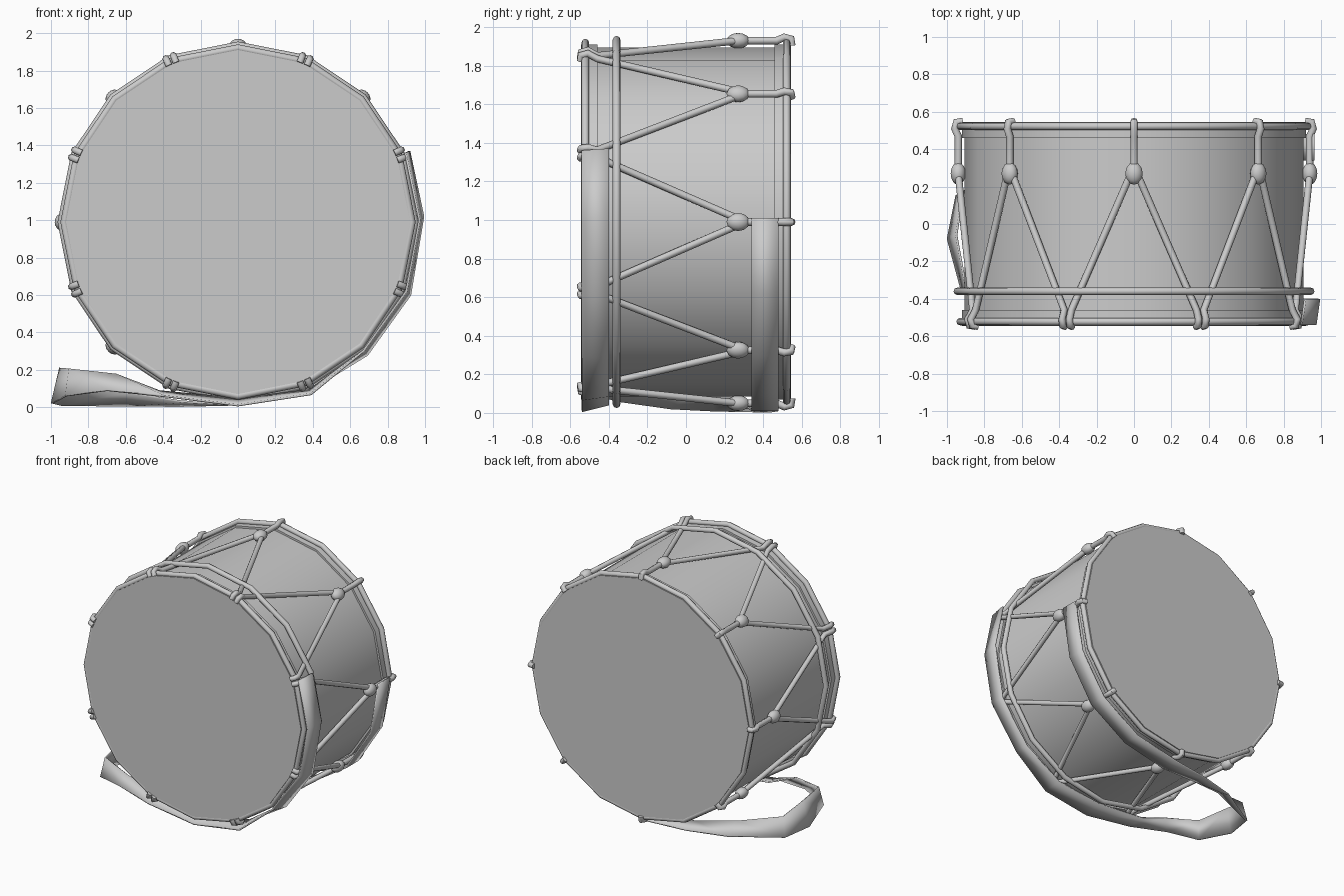
import bpy, bmesh, math
from mathutils import Matrix, Vector

if "Cube" in bpy.data.objects:
    bpy.data.objects.remove(bpy.data.objects["Cube"])

CZ = 0.99      # height of the drum axis
N = 16


def pos(deg, r, y):
    a = math.radians(deg)
    return Vector((r * math.sin(a), y, CZ + r * math.cos(a)))


def finish(name, bm, smooth=None):
    bmesh.ops.recalc_face_normals(bm, faces=bm.faces)
    me = bpy.data.meshes.new(name)
    bm.to_mesh(me)
    bm.free()
    ob = bpy.data.objects.new(name, me)
    bpy.context.collection.objects.link(ob)
    if smooth:
        bpy.ops.object.select_all(action='DESELECT')
        ob.select_set(True)
        bpy.context.view_layer.objects.active = ob
        bpy.ops.object.shade_smooth_by_angle(angle=math.radians(smooth))
    return ob


def tube(name, paths, radius, cyclic=False):
    cu = bpy.data.curves.new(name, 'CURVE')
    cu.dimensions = '3D'
    cu.bevel_depth = radius
    cu.bevel_resolution = 2
    cu.use_fill_caps = True
    for pts in paths:
        sp = cu.splines.new('POLY')
        sp.points.add(len(pts) - 1)
        for p, co in zip(sp.points, pts):
            p.co = (*co, 1)
        sp.use_cyclic_u = cyclic
    ob = bpy.data.objects.new(name, cu)
    bpy.context.collection.objects.link(ob)
    bpy.ops.object.select_all(action='DESELECT')
    ob.select_set(True)
    bpy.context.view_layer.objects.active = ob
    bpy.ops.object.convert(target='MESH')
    bpy.ops.object.shade_smooth_by_angle(angle=math.radians(50))


# shell with both drum heads
profile = [(.92, -.545), (.92, -.46), (.905, -.46), (.905, .46), (.92, .46), (.92, .545)]
bm = bmesh.new()
rings = [[bm.verts.new(pos(i * 360 / N, r, y)) for i in range(N)] for r, y in profile]
for a, b in zip(rings, rings[1:]):
    for i in range(N):
        j = (i + 1) % N
        bm.faces.new((a[i], a[j], b[j], b[i]))
bm.faces.new(rings[0])
bm.faces.new(rings[-1])
finish('drum_shell', bm, 40)

# hoops
for name, r, y in (('front_hoop', .93, -.522), ('middle_hoop', .945, -.36), ('back_hoop', .93, .522)):
    tube(name, [[pos(i * 360 / N, r, y) for i in range(N)]], .02, True)

# tension ropes: a V from each bead to the front, a single hook to the back
vees, hooks = [], []
for k in range(8):
    d = k * 45
    for s in (-1, 1):
        e = d + s * 21.2
        vees.append([pos(d + s, .94, .27), pos(e, .925, -.46), pos(e, .955, -.51),
                     pos(e, .945, -.545), pos(e, .915, -.548)])
    hooks.append([pos(d, .94, .27), pos(d, .94, .47), pos(d, .958, .51),
                  pos(d, .95, .545), pos(d, .915, .548)])
tube('tension_ropes', vees, .019)
tube('back_rope_hooks', hooks, .02)

# beads
bm = bmesh.new()
for k in range(8):
    m = (Matrix.Translation(pos(k * 45, .94, .27)) @ Matrix.Rotation(math.radians(k * 45), 4, 'Y')
         @ Matrix.Diagonal((.047, .06, .04, 1)))
    bmesh.ops.create_uvsphere(bm, u_segments=12, v_segments=8, radius=1, matrix=m)
finish('rope_beads', bm, 60)

# carrying strap: pairs of edge points from the front end round the loop to the back end
strap = [
    ((.895, -.54, 1.36), (.915, -.40, 1.37)), ((.97, -.54, 1.0), (.99, -.40, 1.02)),
    ((.90, -.54, .62), (.92, -.40, .60)), ((.67, -.54, .30), (.69, -.40, .28)),
    ((.39, -.54, .07), (.38, -.40, .09)), ((0, -.54, .01), (0, -.40, .045)),
    ((-.40, -.53, .06), (-.42, -.41, .085)), ((-.70, -.46, .09), (-.65, -.42, .175)),
    ((-.92, -.36, .06), (-.90, -.33, .205)), ((-.995, -.08, .02), (-.95, -.06, .21)),
    ((-.95, .15, .01), (-.92, .13, .16)), ((-.60, .36, .008), (-.60, .24, .08)),
    ((-.30, .44, .008), (-.30, .32, .03)), ((0, .48, .015), (0, .34, .015)),
    ((.37, .48, .095), (.37, .34, .095)), ((.69, .48, .30), (.69, .34, .30)),
    ((.895, .48, .62), (.895, .34, .62)), ((.96, .48, 1.01), (.96, .34, 1.01)),
]
bm = bmesh.new()
edges = [[bm.verts.new(p) for p in pair] for pair in strap]
for a, b in zip(edges, edges[1:]):
    bm.faces.new((a[0], a[1], b[1], b[0]))
ob = finish('carrying_strap', bm, 30)
mod = ob.modifiers.new('thickness', 'SOLIDIFY')
mod.thickness = .012
mod.offset = 0
